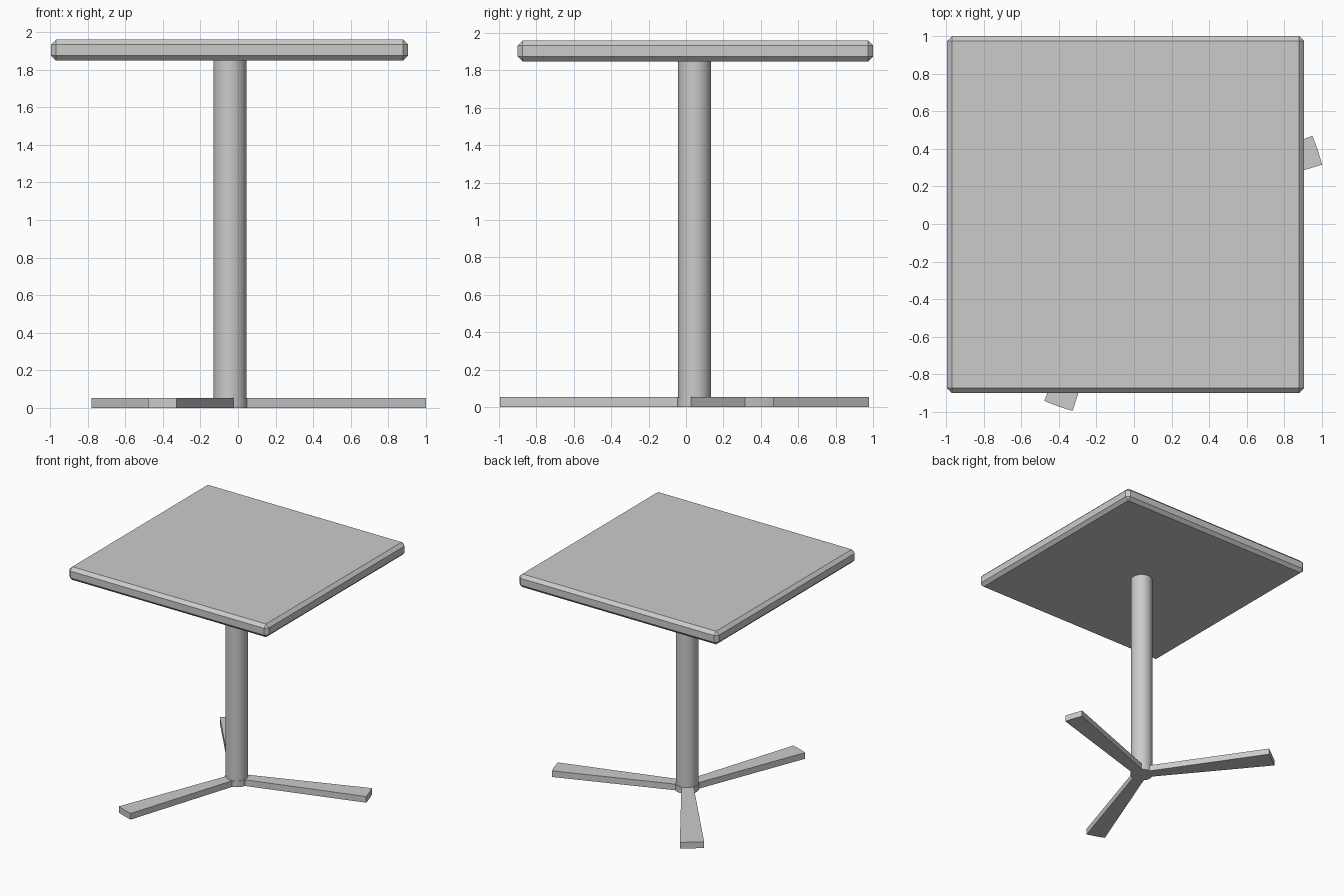
import bpy, bmesh, math

if "Cube" in bpy.data.objects:
    bpy.data.objects.remove(bpy.data.objects["Cube"])

CX, CY = -0.043, 0.046   # column axis
FOOT_H = 0.053
TOP_Z0, TOP_Z1 = 1.847, 1.96


def add_object(name, bm):
    mesh = bpy.data.meshes.new(name)
    bmesh.ops.recalc_face_normals(bm, faces=bm.faces)
    bm.to_mesh(mesh)
    bm.free()
    obj = bpy.data.objects.new(name, mesh)
    bpy.context.collection.objects.link(obj)
    return obj


def foot_outline(angle, reach, half_tip, rounded):
    """Outline of one tapered foot, counter-clockwise, from the hub and back."""
    a = math.radians(angle)
    inner_r, inner_half = 0.079, 0.048
    tip = math.asin(half_tip / reach)
    steps = (-1, -0.5, 0, 0.5, 1) if rounded else (-1, 1)
    polar = [(math.hypot(inner_r, inner_half), a - math.atan2(inner_half, inner_r))]
    polar += [(reach, a + tip * s) for s in steps]
    polar += [(math.hypot(inner_r, inner_half), a + math.atan2(inner_half, inner_r))]
    return polar


# Three-footed base: feet joined by short hub arcs, extruded as one slab
feet = [(18.8, 1.078, 0.081, True), (127.0, 1.1, 0.095, False), (250.5, 1.078, 0.08, True)]
outlines = [foot_outline(*f) for f in feet]
polar = []
for i, outline in enumerate(outlines):
    polar += outline
    r, start = outline[-1]
    end = outlines[(i + 1) % 3][0][1] + (2 * math.pi if i == 2 else 0)
    polar += [(r, start + (end - start) * k / 5) for k in range(1, 5)]
bm = bmesh.new()
face = bm.faces.new([bm.verts.new((CX + r * math.cos(t), CY + r * math.sin(t), 0))
                     for r, t in polar])
ext = bmesh.ops.extrude_face_region(bm, geom=[face], use_keep_orig=True)
bmesh.ops.translate(bm, vec=(0, 0, FOOT_H),
                    verts=[v for v in ext["geom"] if isinstance(v, bmesh.types.BMVert)])
add_object("foot_base", bm)

# Round column
bpy.ops.mesh.primitive_cylinder_add(vertices=32, radius=0.088, depth=TOP_Z0 - FOOT_H + 0.04,
                                    location=(CX, CY, (TOP_Z0 + FOOT_H) / 2))
column = bpy.context.object
column.name = "column"
bpy.ops.object.shade_smooth_by_angle(angle=math.radians(30))

# Square top with chamfered edges
bm = bmesh.new()
bmesh.ops.create_cube(bm, size=1)
bmesh.ops.scale(bm, vec=(1.9, 1.9, TOP_Z1 - TOP_Z0), verts=bm.verts)
bmesh.ops.bevel(bm, geom=bm.edges[:], offset=0.027, segments=1, affect='EDGES')
top = add_object("table_top", bm)
top.location = (-0.045, 0.05, (TOP_Z0 + TOP_Z1) / 2)
